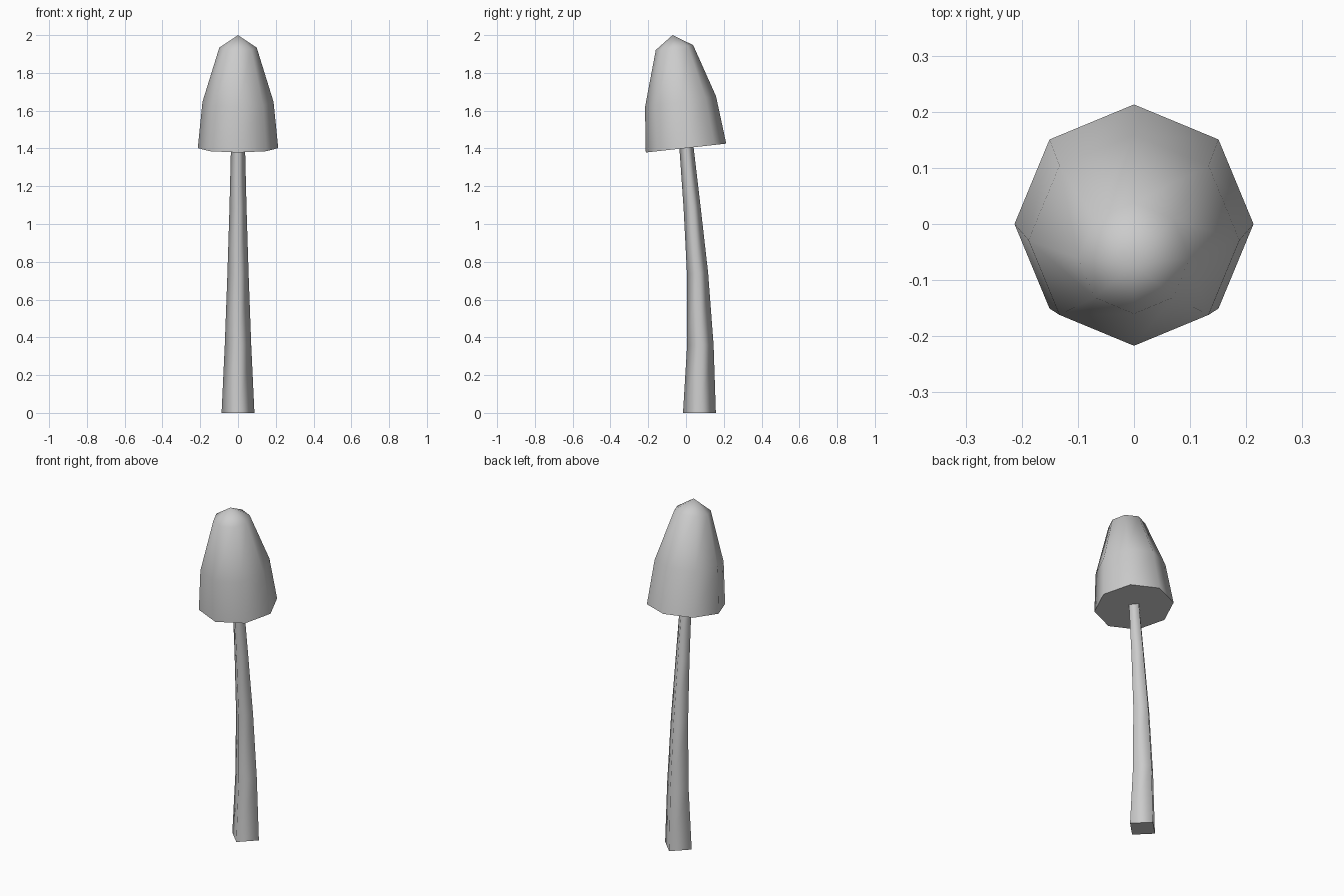
import bpy, bmesh, math

cube = bpy.data.objects.get("Cube")
if cube:
    bpy.data.objects.remove(cube, do_unlink=True)

# One plain grey for the whole model
grey = bpy.data.materials.new("plain_grey")
grey.use_nodes = True
grey.diffuse_color = (0.6, 0.6, 0.6, 1)
grey.node_tree.nodes["Principled BSDF"].inputs["Base Color"].default_value = (0.6, 0.6, 0.6, 1)


def loft(name, sides, rings, tip=None):
    """Skin tilted rings given as (centre y, centre z, radius, rise per unit y)."""
    bm = bmesh.new()
    loops = []
    for cy, cz, radius, slope in rings:
        loop = []
        for i in range(sides):
            a = math.tau * i / sides
            dy = radius * math.sin(a)
            loop.append(bm.verts.new((radius * math.cos(a), cy + dy, cz + slope * dy)))
        loops.append(loop)

    # Smooth walls between neighbouring rings
    for low, high in zip(loops, loops[1:]):
        for i in range(sides):
            j = (i + 1) % sides
            bm.faces.new((low[i], low[j], high[j], high[i])).smooth = True

    # Flat underside, then a pointed or flat top
    bm.faces.new(loops[0][::-1])
    top = loops[-1]
    if tip:
        apex = bm.verts.new(tip)
        for i in range(sides):
            bm.faces.new((top[i], top[(i + 1) % sides], apex)).smooth = True
    else:
        bm.faces.new(top)

    # Keep the rims of flat faces crisp
    for edge in bm.edges:
        edge.smooth = all(f.smooth for f in edge.link_faces)
    bmesh.ops.recalc_face_normals(bm, faces=bm.faces[:])

    mesh = bpy.data.meshes.new(name)
    bm.to_mesh(mesh)
    bm.free()
    mesh.materials.append(grey)
    obj = bpy.data.objects.new(name, mesh)
    bpy.context.collection.objects.link(obj)
    return obj


# Four-sided stem, leaning forward as it rises
loft("stem", 4, [
    (0.071, 0.0, 0.087, 0),
    (0.076, 0.36, 0.070, 0),
    (0.061, 0.74, 0.056, 0.04),
    (0.032, 1.09, 0.045, 0.08),
    (0.001, 1.42, 0.037, 0.11),
])

# Eight-sided bell cap, tilted forward, with a pointed top
loft("cap", 8, [
    (0.0, 1.402, 0.213, 0.11),
    (-0.029, 1.647, 0.188, 0.155),
    (-0.061, 1.934, 0.099, 0.13),
], tip=(0, -0.071, 2.0))
